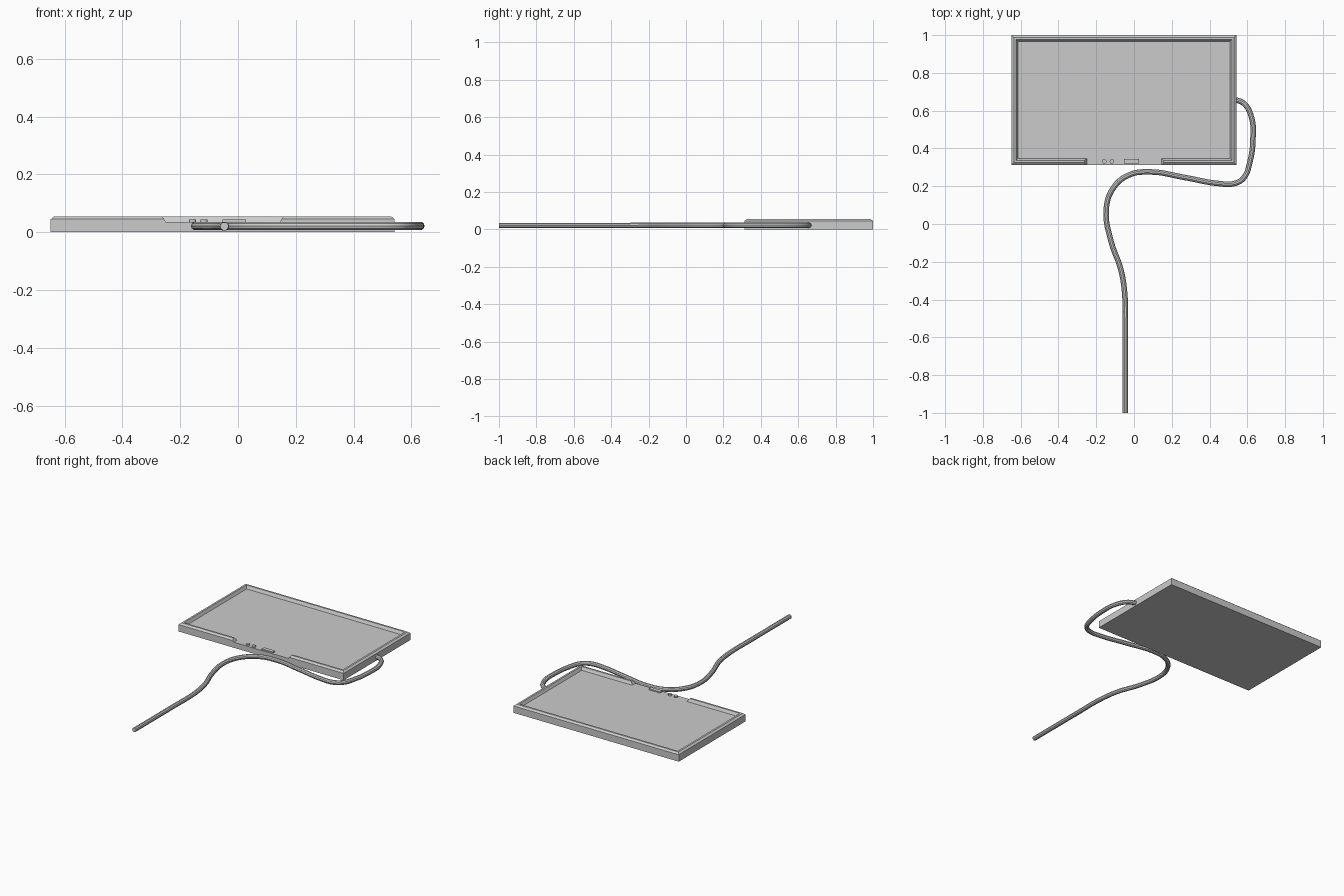
import bpy, bmesh
from mathutils import Vector

if "Cube" in bpy.data.objects:
    bpy.data.objects.remove(bpy.data.objects["Cube"])

X0, X1, Y0, Y1 = -0.648, 0.542, 0.313, 1.0   # tray footprint
FLOOR = 0.036                                # sunken top surface


def finish(bm, name):
    bmesh.ops.recalc_face_normals(bm, faces=bm.faces)
    mesh = bpy.data.meshes.new(name)
    bm.to_mesh(mesh)
    bm.free()
    obj = bpy.data.objects.new(name, mesh)
    bpy.context.collection.objects.link(obj)
    return obj


def box(name, lo, hi):
    bm = bmesh.new()
    bmesh.ops.create_cube(bm, size=1)
    lo, hi = Vector(lo), Vector(hi)
    for v in bm.verts:
        v.co = (lo + hi) / 2 + v.co * (hi - lo)
    return finish(bm, name)


def button(name, x, y, r, z0, z1):
    bm = bmesh.new()
    bmesh.ops.create_cone(bm, cap_ends=True, segments=16, radius1=r, radius2=r, depth=z1 - z0)
    bmesh.ops.translate(bm, verts=bm.verts, vec=(x, y, (z0 + z1) / 2))
    return finish(bm, name)


# tray body
box("tray_base", (X0, Y0, 0), (X1, Y1, FLOOR))

# raised rim: bevelled (inset, height) profile with mitred corners, open at the front
profile = [(0, FLOOR), (0, 0.045), (0.012, 0.055), (0.024, 0.055), (0.034, FLOOR)]
gap_left, gap_right = -0.25, 0.145
bm = bmesh.new()
rings = [[] for _ in range(6)]
for d, z in profile:
    slope = 0.012 * (z - FLOOR) / (0.055 - FLOOR)
    path = [(gap_left - slope, Y0 + d), (X0 + d, Y0 + d), (X0 + d, Y1 - d),
            (X1 - d, Y1 - d), (X1 - d, Y0 + d), (gap_right + slope, Y0 + d)]
    for ring, (x, y) in zip(rings, path):
        ring.append(bm.verts.new((x, y, z)))
n = len(profile)
for a, b in zip(rings, rings[1:]):
    for i in range(n):
        j = (i + 1) % n
        bm.faces.new((a[i], a[j], b[j], b[i]))
bm.faces.new(rings[0])
bm.faces.new(rings[-1])
finish(bm, "tray_rim")

# controls in the front gap
for i, x in enumerate((-0.158, -0.117)):
    button(f"round_button_{i + 1}", x, 0.331, 0.012, 0.03, 0.044)
box("indicator_bar", (-0.053, 0.319, 0.03), (0.027, 0.343, 0.044))

# cable winding from the right side to the front
points = [(0.53, 0.66), (0.582, 0.638), (0.622, 0.565), (0.63, 0.46), (0.614, 0.33),
          (0.58, 0.243), (0.53, 0.214), (0.45, 0.214), (0.27, 0.246), (0.08, 0.276),
          (-0.03, 0.258), (-0.11, 0.19), (-0.147, 0.08), (-0.122, -0.09),
          (-0.07, -0.24), (-0.049, -0.37), (-0.047, -0.6), (-0.047, -1.0)]
curve = bpy.data.curves.new("cable", 'CURVE')
curve.dimensions = '3D'
curve.bevel_depth = 0.0145
curve.bevel_resolution = 3
curve.resolution_u = 5
curve.use_fill_caps = True
spline = curve.splines.new('BEZIER')
spline.bezier_points.add(len(points) - 1)
for p, (x, y) in zip(spline.bezier_points, points):
    p.co = (x, y, 0.022 if y > -0.3 else 0.0205)
    p.handle_left_type = p.handle_right_type = 'AUTO'
cable = bpy.data.objects.new("cable", curve)
bpy.context.collection.objects.link(cable)
bpy.context.view_layer.objects.active = cable
cable.select_set(True)
bpy.ops.object.convert(target='MESH')
bpy.ops.object.shade_smooth_by_angle()
